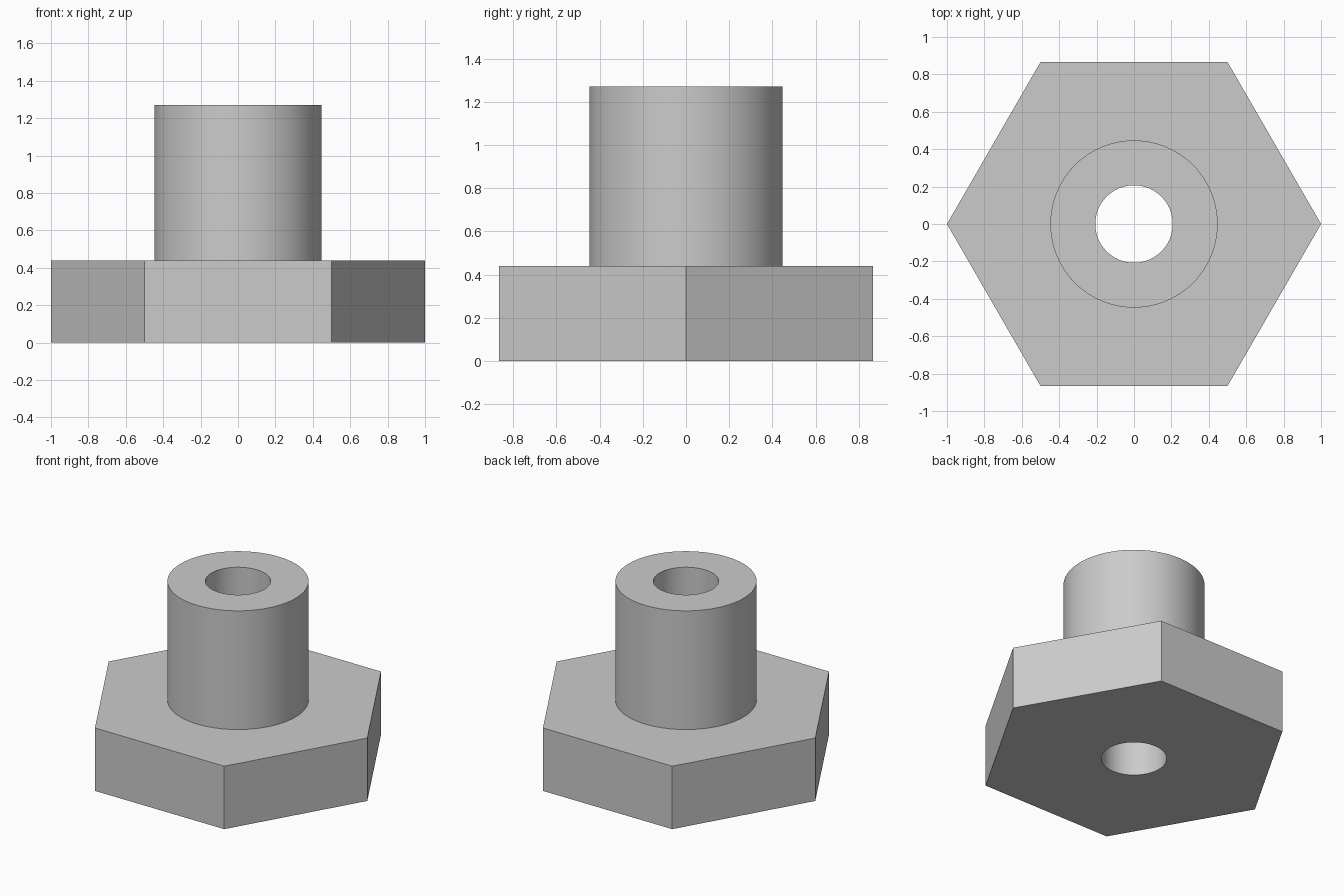
import bpy
import bmesh
from math import cos, sin, tau, radians

cube = bpy.data.objects.get("Cube")
if cube:
    bpy.data.objects.remove(cube, do_unlink=True)

HEX_R, SHAFT_R, BORE_R = 1.0, 0.447, 0.207
HEAD_TOP, SHAFT_TOP = 0.44, 1.27
ARC = 16                # circle segments per hexagon side
SEGMENTS = 6 * ARC

bm = bmesh.new()


def ring(radius, z, count):
    return [bm.verts.new((radius * cos(tau * i / count),
                          radius * sin(tau * i / count), z)) for i in range(count)]


def wall(lower, upper):
    n = len(lower)
    for i in range(n):
        j = (i + 1) % n
        bm.faces.new((lower[i], lower[j], upper[j], upper[i]))


def hex_plate(corners, circle):
    # Flat hexagon with a round opening, one face per side
    for i in range(6):
        arc = [circle[(i * ARC + k) % SEGMENTS] for k in range(ARC + 1)]
        bm.faces.new([corners[i], corners[(i + 1) % 6]] + arc[::-1])


# Hexagonal head
hex_low = ring(HEX_R, 0, 6)
hex_high = ring(HEX_R, HEAD_TOP, 6)
wall(hex_low, hex_high)

# Round shaft and through bore
shaft_low = ring(SHAFT_R, HEAD_TOP, SEGMENTS)
shaft_high = ring(SHAFT_R, SHAFT_TOP, SEGMENTS)
bore_low = ring(BORE_R, 0, SEGMENTS)
bore_high = ring(BORE_R, SHAFT_TOP, SEGMENTS)
wall(shaft_low, shaft_high)
wall(shaft_high, bore_high)
wall(bore_high, bore_low)

# Shoulder and underside
hex_plate(hex_high, shaft_low)
hex_plate(hex_low, bore_low)
bmesh.ops.recalc_face_normals(bm, faces=bm.faces[:])

mesh = bpy.data.meshes.new("hex_bushing")
bm.to_mesh(mesh)
bm.free()
bushing = bpy.data.objects.new("hex_bushing", mesh)
bpy.context.collection.objects.link(bushing)

# Plain grey metal
grey = bpy.data.materials.new("light_grey")
grey.use_nodes = True
colour = (0.6, 0.6, 0.6, 1)
grey.diffuse_color = colour
grey.node_tree.nodes["Principled BSDF"].inputs["Base Color"].default_value = colour
mesh.materials.append(grey)

bpy.ops.object.select_all(action="DESELECT")
bushing.select_set(True)
bpy.context.view_layer.objects.active = bushing
bpy.ops.object.shade_smooth_by_angle(angle=radians(30))
